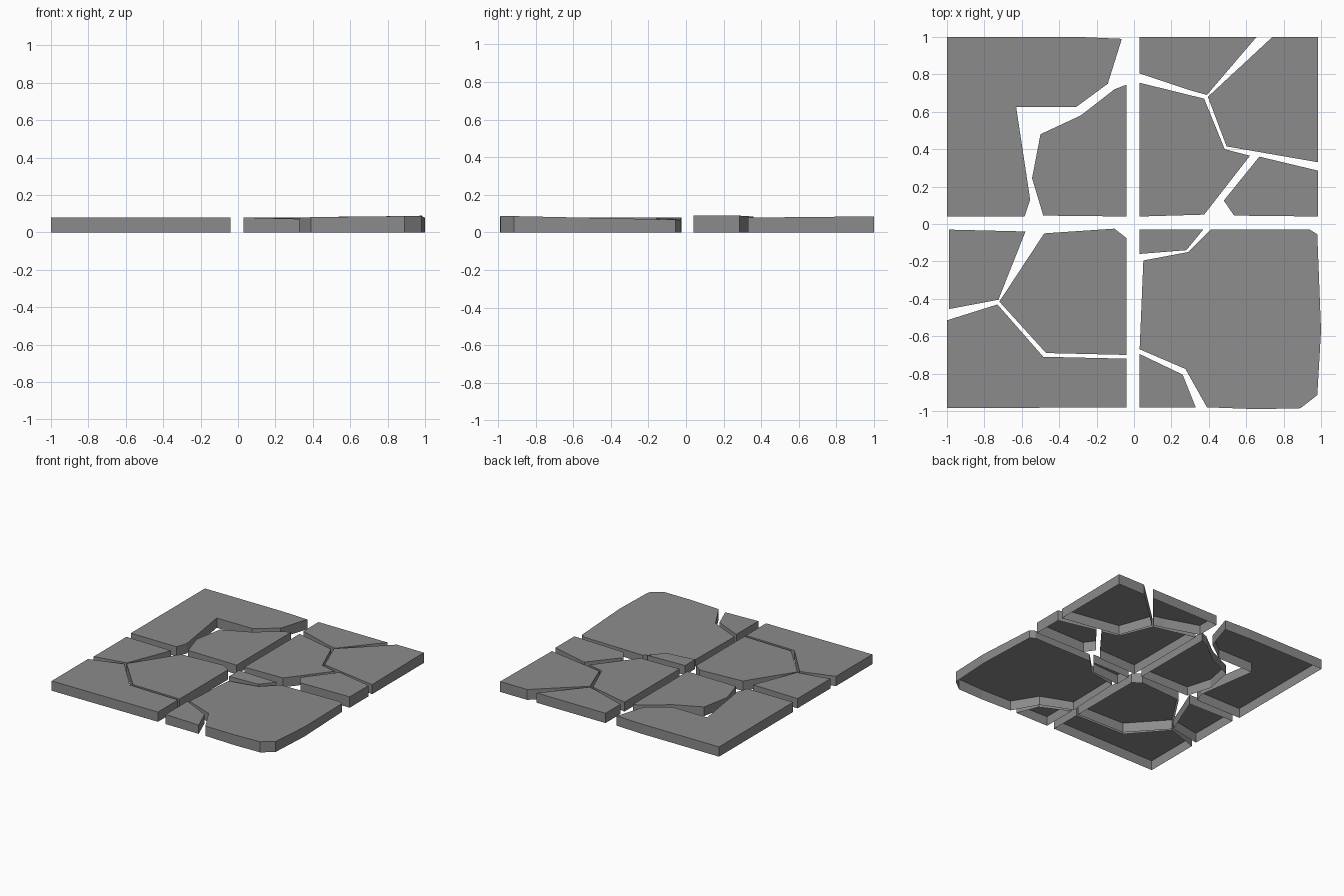
import bpy
import bmesh

cube = bpy.data.objects.get("Cube")
if cube:
    bpy.data.objects.remove(cube, do_unlink=True)

# One plain stone colour for every slab
stone = bpy.data.materials.new("grey_stone")
stone.use_nodes = True
colour = (0.26, 0.26, 0.26, 1.0)
stone.diffuse_color = colour
stone.node_tree.nodes["Principled BSDF"].inputs["Base Color"].default_value = colour


def slab(name, outline, height=0.08, slope_x=0.0, slope_y=0.0):
    """Open-bottomed slab: vertical walls under a flat, slightly tilted top."""
    cx = sum(p[0] for p in outline) / len(outline)
    cy = sum(p[1] for p in outline) / len(outline)
    bm = bmesh.new()
    top = bm.faces.new([
        bm.verts.new((x, y, height + slope_x * (x - cx) + slope_y * (y - cy)))
        for x, y in outline])
    top.normal_update()
    if top.normal.z < 0:
        top.normal_flip()
    # Drop the walls from the rim to the ground, leaving the underside open
    rim = bmesh.ops.extrude_edge_only(bm, edges=list(top.edges))
    for v in rim["geom"]:
        if isinstance(v, bmesh.types.BMVert):
            v.co.z = 0.0
    bmesh.ops.recalc_face_normals(bm, faces=bm.faces[:])
    if top.normal.z < 0:
        bmesh.ops.reverse_faces(bm, faces=bm.faces[:])
    mesh = bpy.data.meshes.new(name)
    bm.to_mesh(mesh)
    bm.free()
    mesh.materials.append(stone)
    obj = bpy.data.objects.new(name, mesh)
    bpy.context.collection.objects.link(obj)
    return obj


# Back right-hand-side paving square of the plan (negative x): two pieces
slab("back_right_corner_slab",
     [(-1, 1), (-.29, 1), (-.065, .99), (-.14, .75), (-.31, .625),
      (-.63, .625), (-.555, .13), (-.585, .04), (-1, .04)])
slab("back_right_inner_slab",
     [(-.04, .745), (-.105, .72), (-.285, .58), (-.5, .48),
      (-.545, .245), (-.485, .045), (-.04, .04)], height=0.075)

# Back left paving square: four pieces
slab("back_left_edge_slab",
     [(.03, 1), (.655, 1), (.39, .69), (.3, .715), (.03, .805)])
slab("back_left_inner_slab",
     [(.03, .755), (.375, .67), (.485, .4), (.62, .365),
      (.375, .05), (.03, .04)], height=0.077)
slab("back_left_corner_slab",
     [(.74, 1), (.985, 1), (.985, .33), (.495, .415), (.395, .68)],
     height=0.082, slope_y=0.01)
slab("back_left_side_slab",
     [(.67, .36), (.985, .285), (.985, .04), (.535, .045), (.48, .125)],
     height=0.085, slope_x=0.015)

# Front right paving square: three pieces
slab("front_right_side_slab",
     [(-.99, -.03), (-.58, -.04), (-.725, -.405), (-.99, -.455)])
slab("front_right_inner_slab",
     [(-.48, -.05), (-.105, -.025), (-.04, -.075), (-.04, -.7),
      (-.47, -.69), (-.72, -.415)])
slab("front_right_corner_slab",
     [(-1, -.515), (-.73, -.43), (-.485, -.71), (-.04, -.72),
      (-.04, -.98), (-1, -.985)])

# Front left paving square: one big worn piece and two chips
slab("front_left_inner_chip",
     [(.03, -.03), (.37, -.03), (.28, -.14), (.03, -.16)],
     height=0.075, slope_x=-0.02)
slab("front_left_main_slab",
     [(.41, -.03), (.94, -.03), (.98, -.055), (1, -.57), (.98, -.915),
      (.89, -.985), (.66, -.99), (.39, -.98), (.275, -.775),
      (.03, -.67), (.05, -.195), (.29, -.15)],
     height=0.073, slope_x=0.012, slope_y=-0.022)
slab("front_left_edge_chip",
     [(.03, -.695), (.26, -.805), (.33, -.98), (.03, -.98)],
     height=0.076, slope_x=-0.025)
